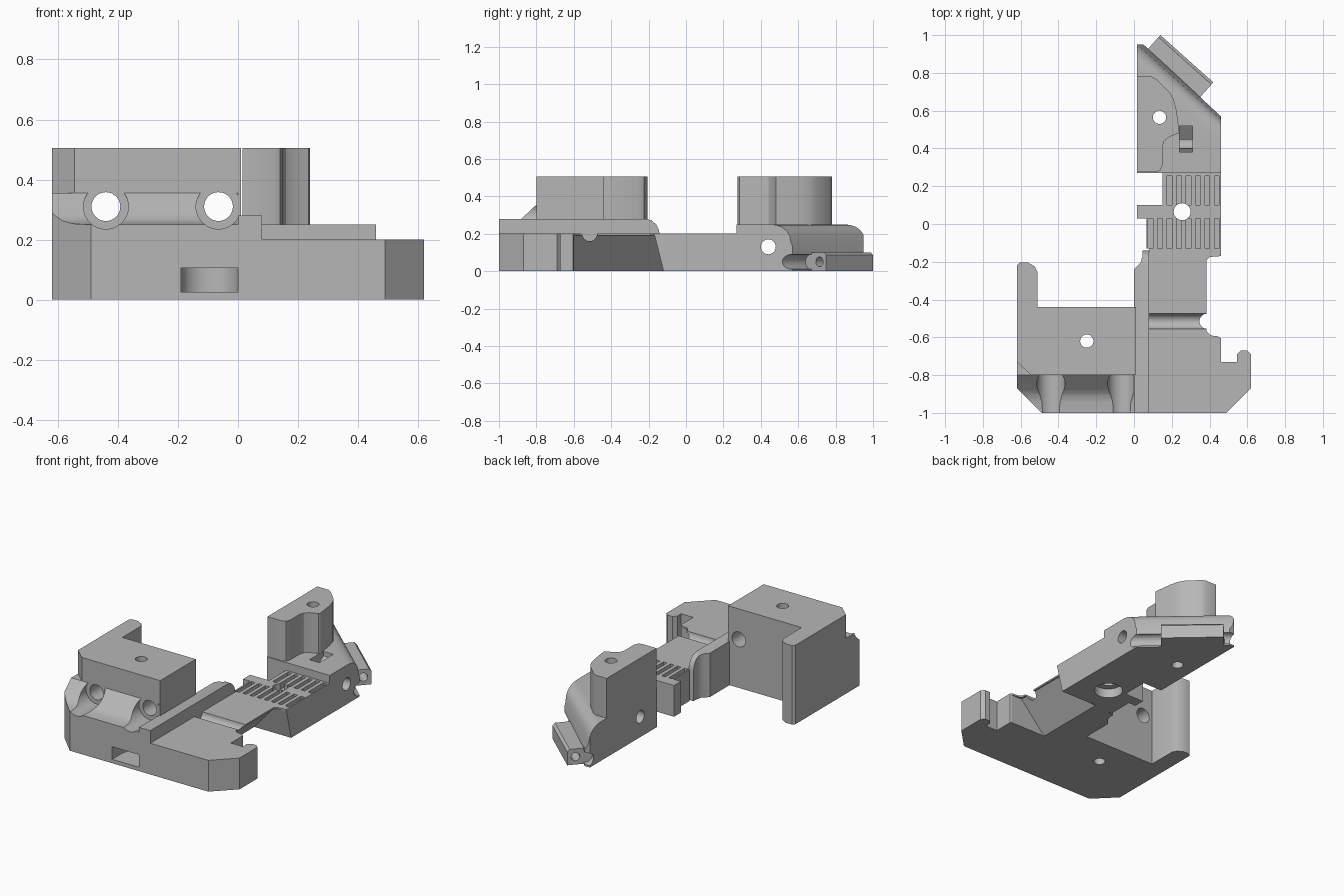
import bpy, bmesh, math
from mathutils import Vector

cube = bpy.data.objects.get("Cube")
if cube:
    bpy.data.objects.remove(cube, do_unlink=True)

# Single plastic colour
grey = bpy.data.materials.new("light_grey")
grey.use_nodes = True
COLOUR = (0.47, 0.47, 0.47, 1)
grey.diffuse_color = COLOUR
for node in grey.node_tree.nodes:
    if node.type == 'BSDF_PRINCIPLED':
        node.inputs["Base Color"].default_value = COLOUR
        node.inputs["Roughness"].default_value = 0.6

# Extrusion axes: profile (u, v) swept along w
NORMAL = Vector((0.666, 0.746, 0))
ALONG = Vector((0.746, -0.666, 0))
AXES = {
    'z': lambda u, v, w: Vector((u, v, w)),
    'x': lambda u, v, w: Vector((w, u, v)),
    'y': lambda u, v, w: Vector((u, w, v)),
    'diag': lambda u, v, w: NORMAL * u + ALONG * w + Vector((0, 0, v)),
}


def prism(name, profile, start, end, axis='z'):
    place = AXES[axis]
    bm = bmesh.new()
    low = [bm.verts.new(place(u, v, start)) for u, v in profile]
    high = [bm.verts.new(place(u, v, end)) for u, v in profile]
    n = len(profile)
    bm.faces.new(low)
    bm.faces.new(high)
    for i in range(n):
        j = (i + 1) % n
        bm.faces.new((low[i], low[j], high[j], high[i]))
    bmesh.ops.recalc_face_normals(bm, faces=bm.faces)
    mesh = bpy.data.meshes.new(name)
    bm.to_mesh(mesh)
    bm.free()
    mesh.materials.append(grey)
    obj = bpy.data.objects.new(name, mesh)
    bpy.context.collection.objects.link(obj)
    return obj


def circle(u, v, r, n=32):
    return [(u + r * math.cos(math.tau * i / n), v + r * math.sin(math.tau * i / n))
            for i in range(n)]


def rect(u0, u1, v0, v1):
    return [(u0, v0), (u1, v0), (u1, v1), (u0, v1)]


def activate(obj):
    bpy.ops.object.select_all(action='DESELECT')
    obj.select_set(True)
    bpy.context.view_layer.objects.active = obj


def cut_with(obj, cutter):
    cutter.hide_render = True
    mod = obj.modifiers.new("cut", 'BOOLEAN')
    mod.operation, mod.solver, mod.object = 'DIFFERENCE', 'EXACT', cutter
    activate(obj)
    bpy.ops.object.modifier_apply(modifier=mod.name)
    bpy.data.objects.remove(cutter, do_unlink=True)


def cut(obj, profile, start, end, axis='z'):
    cut_with(obj, prism("cutter", profile, start, end, axis))


# Front ramp with screw channels, corner chamfer and nut slot
ramp = prism("front_ramp", [(-1, 0), (-1, .25), (-.94, .253), (-.905, .263), (-.88, .28),
                            (-.8, .355), (-.73, .355), (-.73, 0)], -.62, 0, 'x')
cut(ramp, [(-.75, -.74), (-.75, -1.1), (-.39, -1.1)], -.1, .6)
for x in (-.44, -.065):
    cut(ramp, circle(x, .31, .075), -1.1, -.8, 'y')
    cut(ramp, circle(x, .31, .048), -.9, -.6, 'y')
slot_end = [(-.095 + .095 * math.cos(math.pi * i / 12), -.9 + .08 * math.sin(math.pi * i / 12))
            for i in range(13)]
cut(ramp, slot_end + [(-.19, -1.1), (0, -1.1)], .025, .105)

# Left clamp block with its rear arm
block = prism("left_block", [(-.545, -.8), (.01, -.8), (.01, -.44), (-.51, -.44), (-.51, -.255),
                             (-.525, -.225), (-.56, -.205), (-.605, -.205), (-.62, -.22),
                             (-.62, -.73)], 0, .505)
cut(block, circle(-.25, -.62, .035), -.1, .6)
for x in (-.44, -.065):
    cut(block, circle(x, .31, .048), -.9, -.3, 'y')

# Raised guide rib with a rounded rear end
rib = prism("guide_rib", [(-1, 0), (-1, .28), (-.22, .28), (-.185, .272), (-.16, .25),
                          (-.145, .22), (-.14, .19), (-.14, 0)], 0, .08, 'x')
cut(rib, [(-.1, -.24), (0, -.24), (.035, -.205), (.045, -.17), (.045, -.1), (-.1, -.1)], -.1, .4)

# Right deck: hooked wing, thin bridge and vented plate
deck = prism("right_deck", [
    (.08, -1), (.49, -1), (.62, -.87), (.62, -.69), (.6, -.67), (.565, -.67), (.545, -.69),
    (.545, -.73), (.46, -.73), (.46, -.605), (.445, -.595), (.405, -.59), (.385, -.57),
    (.385, -.19), (.4, -.175), (.46, -.17), (.46, .27), (.15, .27), (.15, .1), (.015, .1),
    (.015, .03), (.065, .03), (.065, -.13), (.08, -.13)], 0, .2)

# Slanted undercut beneath the bridge
undercut = prism("undercut", [(.19, -.01), (.375, .19), (.7, .19), (.7, -.01)], -.6, -.12, 'y')
for vert in undercut.data.vertices:
    if vert.co.y > -.3:
        vert.co.y -= .25 * vert.co.z
cut_with(deck, undercut)
cut(deck, circle(-.515, .2, .04), .08, .5, 'x')

# Vent slots, cable hole and counterbore
for i in range(8):
    x = .075 + i * .05
    cut(deck, rect(x, x + .026, -.13, .03), .16, .3)
    if i > 1:
        cut(deck, rect(x, x + .026, .1, .255), .16, .3)
cut(deck, circle(.255, .065, .045), -.1, .3)
cut(deck, circle(.255, .065, .085), -.1, .06)

# Rear mount with rounded diagonal edge, hinge groove and holes
mount = prism("rear_mount", [(.015, .27), (.46, .27), (.46, .57), (.05, .95), (.015, .95)], 0, .25)
cut(mount, [(.64, .3), (.64, .25), (.665, .247), (.69, .235), (.708, .215), (.72, .19),
            (.725, .15), (.74, .11), (.9, .11), (.9, .3)], -.9, .3, 'diag')
cut(mount, circle(.73, .05, .04), -.9, .3, 'diag')
cut(mount, circle(.44, .13, .04), -.1, .6, 'x')
cut(mount, circle(.135, .565, .035), -.1, .3)
pocket = prism("pocket", rect(.24, .31, .38, .52), .12, .3)
for vert in pocket.data.vertices:
    if vert.co.y > .45 and vert.co.z < .2:
        vert.co.z += .1
cut_with(mount, pocket)

# Diagonal hinge bar
bar = prism("hinge_bar", [(.69, 0), (.839, 0), (.839, .085), (.824, .1), (.69, .1)],
            -.562, -.186, 'diag')
cut(bar, circle(.79, .05, .026), -.9, .3, 'diag')

# Rear tower
tower = prism("rear_tower", [
    (.015, .78), (.095, .78), (.12, .765), (.19, .695), (.21, .66), (.225, .6), (.24, .49),
    (.235, .48), (.185, .46), (.16, .44), (.15, .41), (.15, .31), (.14, .285), (.12, .275),
    (.015, .275)], .25, .505)
cut(tower, circle(.135, .565, .035), .1, .6)

for part in (ramp, block, rib, deck, mount, bar, tower):
    activate(part)
    bpy.ops.object.shade_smooth_by_angle(angle=math.radians(32))
